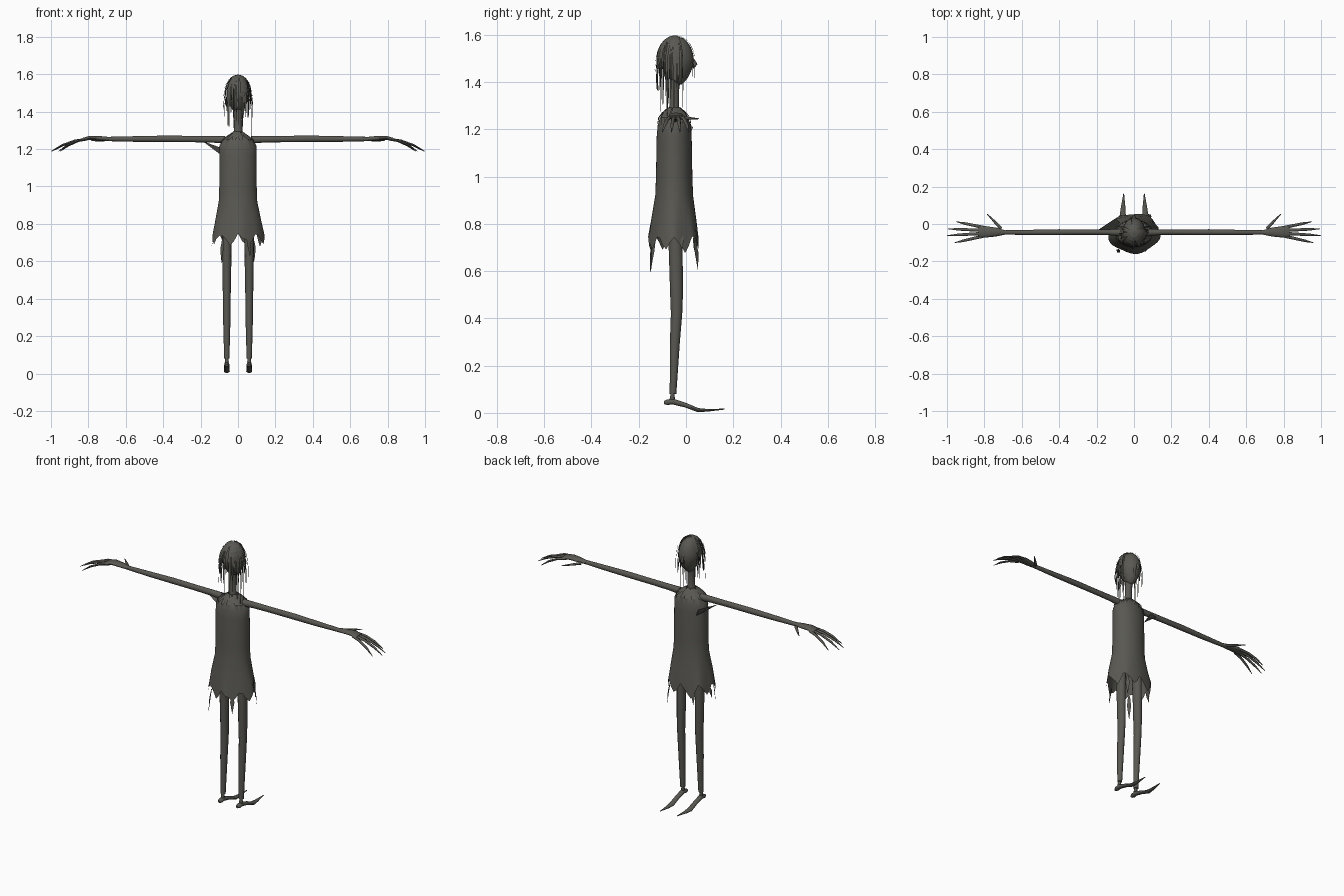
import bpy, bmesh, math, random
from mathutils import Vector

if "Cube" in bpy.data.objects:
    bpy.data.objects.remove(bpy.data.objects["Cube"])
random.seed(4)

grey = bpy.data.materials.new("ash grey")
grey.use_nodes = True
grey.diffuse_color = (0.1, 0.098, 0.085, 1)
grey.node_tree.nodes["Principled BSDF"].inputs["Base Color"].default_value = grey.diffuse_color
CY = -0.05  # body axis


def finish(name, bm, smooth=True):
    mesh = bpy.data.meshes.new(name)
    bm.to_mesh(mesh)
    bm.free()
    mesh.materials.append(grey)
    ob = bpy.data.objects.new(name, mesh)
    bpy.context.collection.objects.link(ob)
    if smooth:
        bpy.ops.object.select_all(action='DESELECT')
        ob.select_set(True)
        bpy.context.view_layer.objects.active = ob
        bpy.ops.object.shade_smooth_by_angle(angle=math.radians(50))
    return ob


def bridge(bm, rings):
    for a, b in zip(rings, rings[1:]):
        n = len(a)
        for i in range(n):
            bm.faces.new((a[i], a[(i + 1) % n], b[(i + 1) % n], b[i]))


def limb(name, path, side, sides=10, flip=1):
    """Tube along (x, y, z, half width, half depth); side is the width axis."""
    bm = bmesh.new()
    pts = [Vector((p[0] * flip, p[1], p[2])) for p in path]
    side = Vector((side[0] * flip, side[1], side[2]))
    rings = []
    for i, p in enumerate(pts):
        t = pts[min(i + 1, len(pts) - 1)] - pts[max(i - 1, 0)]
        up = t.cross(side).normalized()
        w, d = path[i][3:]
        turns = [math.tau * k / sides for k in range(sides)]
        rings.append([bm.verts.new(p + side * (w * math.cos(a)) + up * (d * math.sin(a)))
                      for a in turns])
    bridge(bm, rings)
    bm.faces.new(rings[0])
    bm.faces.new(rings[-1])
    bmesh.ops.recalc_face_normals(bm, faces=bm.faces)
    return finish(name, bm)


def ribbon(bm, pts, width, out):
    """Flat strip narrowing to a point."""
    across = out.cross(Vector((0, 0, 1))).normalized()
    pairs = []
    for i, p in enumerate(pts[:-1]):
        w = across * width * (1 - 0.5 * i / len(pts)) * (0.4 if i == 0 else 1)
        pairs.append((bm.verts.new(p - w), bm.verts.new(p + w)))
    for a, b in zip(pairs, pairs[1:]):
        bm.faces.new((a[0], a[1], b[1], b[0]))
    bm.faces.new((pairs[-1][0], pairs[-1][1], bm.verts.new(pts[-1])))


# Dress: oval loft with folds and a ragged hem
profile = [(1.285, 0.03, 0.03), (1.27, 0.05, 0.045), (1.245, 0.085, 0.062),
           (1.215, 0.1, 0.07), (1.17, 0.1, 0.074), (1.0, 0.1, 0.077),
           (0.92, 0.103, 0.08), (0.82, 0.122, 0.095), (0.72, 0.138, 0.106)]
bm = bmesh.new()
SEG = 40
rings = []
for level, (z, rx, ry) in enumerate(profile):
    fold = max(0, level - 6) * 0.022
    ring = []
    for k in range(SEG):
        a = math.tau * k / SEG
        f = 1 + fold * math.cos(5 * a + 1)
        drop = 0
        if level == len(profile) - 1:
            drop = (0.03, 0.012, -0.012, -0.035, -0.005)[k % 5] + random.uniform(-0.012, 0.01)
        ring.append(bm.verts.new((rx * f * math.cos(a), CY + ry * f * math.sin(a), z + drop)))
    rings.append(ring)
bridge(bm, rings)
bmesh.ops.recalc_face_normals(bm, faces=bm.faces)
finish("dress", bm)

# Torn strips hanging inside and below the hem
bm = bmesh.new()
for x, y, top, low in [(-0.085, -0.145, 0.73, 0.585), (0.06, -0.14, 0.73, 0.62),
                       (0.085, 0.045, 0.73, 0.6), (-0.075, 0.04, 0.74, 0.64),
                       (-0.135, -0.04, 0.73, 0.67), (0.125, -0.02, 0.76, 0.69)]:
    p = Vector((x, y, top))
    out = Vector((x, y - CY, 0)).normalized()
    ribbon(bm, [p - out * 0.01, p + Vector((0, 0, (low - top) * 0.4)),
                Vector((x, y, low)) + out * 0.008], 0.014, out)
finish("hem_tatters", bm, False)

# Ragged collar points lying on the shoulders
bm = bmesh.new()
for k in range(14):
    a = math.tau * (k + random.uniform(-0.2, 0.2)) / 14
    out = Vector((math.cos(a), math.sin(a), 0))
    steps = [(0.026, 0.026, 1.293), (0.056, 0.05, 1.272),
             (0.09, 0.067, 1.25), (0.106, 0.074, random.uniform(1.19, 1.225))]
    ribbon(bm, [Vector((rx * out.x, CY + ry * out.y, z)) for rx, ry, z in steps], 0.014, out)
finish("ragged_collar", bm, False)

# Loose flap under the right arm
bm = bmesh.new()
corners = [(-0.19, -0.03, 1.243), (-0.1, 0.03, 1.21), (-0.075, 0.01, 1.16), (-0.1, -0.03, 1.175)]
bm.faces.new([bm.verts.new(c) for c in corners])
finish("torn_sleeve", bm, False)

# Neck and head
limb("neck", [(0, CY, 1.25, 0.032, 0.03), (0, CY, 1.3, 0.022, 0.021),
              (0, CY, 1.36, 0.02, 0.02), (0, CY + 0.005, 1.43, 0.024, 0.026)], (1, 0, 0), 14)
bm = bmesh.new()
bmesh.ops.create_uvsphere(bm, u_segments=24, v_segments=16, radius=1)
for v in bm.verts:
    x, y, z = v.co
    narrow = 1 - 0.28 * max(0, -z)
    v.co = (x * 0.06 * narrow, -0.04 + y * 0.073 * narrow + 0.008 * max(0, -z), 1.49 + z * 0.102)
finish("head", bm)
limb("nose", [(0, 0.025, 1.505, 0.004, 0.004), (0, 0.039, 1.475, 0.009, 0.01),
              (0, 0.028, 1.46, 0.006, 0.005)], (1, 0, 0), 8)

# Hair: strands over the crown, hanging past the jaw
bm = bmesh.new()
for k in range(84):
    front = k >= 81
    a = math.pi * random.uniform(0.86, 2.14)
    if front:
        a = math.pi * random.uniform(0.35, 0.65)
    out = Vector((math.cos(a), math.sin(a), 0))
    rx, ry = random.uniform(0.062, 0.077), random.uniform(0.076, 0.088)
    end = 1.4 if front else random.choice((1.46, 1.42, 1.39, 1.36))
    if k % 4 == 0 and not front:
        end = random.uniform(1.24, 1.34)
    pts = []
    for step in range(6):
        t = 0.05 + step * 0.27
        pts.append(Vector((rx * math.sin(t) * out.x, -0.045 + ry * math.sin(t) * out.y,
                           1.49 + 0.108 * math.cos(t))))
    low = pts[-1]
    sway = 0.004 * random.uniform(-1, 2)
    pts.append(Vector((low.x, low.y, (low.z + end) / 2)) + out * sway)
    pts.append(Vector((low.x, low.y, end)) + out * sway)
    ribbon(bm, pts, random.uniform(0.0025, 0.0055), out)
finish("hair_strands", bm, False)

# Limbs, mirrored left and right
for s, word in ((1, "left"), (-1, "right")):
    limb(word + "_arm", [(0.07, -0.045, 1.25, 0.02, 0.02), (0.14, -0.044, 1.253, 0.015, 0.018),
                         (0.25, -0.044, 1.254, 0.014, 0.017), (0.4, -0.044, 1.255, 0.016, 0.017),
                         (0.55, -0.045, 1.254, 0.014, 0.015), (0.72, -0.045, 1.254, 0.011, 0.011)],
         (0, 1, 0), 12, s)
    limb(word + "_palm", [(0.69, -0.045, 1.254, 0.012, 0.011), (0.74, -0.043, 1.258, 0.024, 0.012),
                          (0.79, -0.042, 1.26, 0.03, 0.011), (0.83, -0.042, 1.252, 0.03, 0.008)],
         (0, 1, 0), 12, s)
    limb(word + "_thumb", [(0.71, -0.025, 1.25, 0.009, 0.008), (0.745, 0.012, 1.247, 0.007, 0.006),
                           (0.785, 0.053, 1.245, 0.002, 0.002)], (0.7, -0.7, 0), 8, s)
    for f, (y0, y1, tip) in enumerate([(-0.018, 0.012, 0.95), (-0.034, -0.026, 0.995),
                                       (-0.05, -0.062, 1.0), (-0.065, -0.1, 0.96)]):
        path = []
        for t, z, r in ((0, 1.254, 0.009), (0.35, 1.244, 0.008), (0.7, 1.22, 0.007), (1, 1.188, 0.0015)):
            path.append((0.805 + (tip - 0.805) * t, y0 + (y1 - y0) * t, z, r, r * 0.8))
        limb(f"{word}_finger_{f + 1}", path, (0, 1, 0), 8, s)
    limb(word + "_leg", [(0.058, -0.045, 0.8, 0.026, 0.032), (0.06, -0.043, 0.66, 0.025, 0.029),
                         (0.06, -0.04, 0.5, 0.023, 0.027), (0.06, -0.04, 0.42, 0.021, 0.024),
                         (0.06, -0.047, 0.3, 0.02, 0.021), (0.06, -0.055, 0.08, 0.014, 0.014)],
         (1, 0, 0), 12, s)
    limb(word + "_ankle", [(0.06, -0.056, 0.09, 0.007, 0.007), (0.06, -0.058, 0.06, 0.011, 0.011),
                           (0.06, -0.06, 0.045, 0.008, 0.008)], (1, 0, 0), 8, s)
    limb(word + "_foot", [(0.06, -0.093, 0.043, 0.008, 0.007), (0.06, -0.08, 0.045, 0.015, 0.012),
                          (0.06, -0.055, 0.048, 0.014, 0.013), (0.06, 0.0, 0.032, 0.014, 0.01),
                          (0.06, 0.05, 0.012, 0.016, 0.009), (0.058, 0.09, 0.011, 0.012, 0.006),
                          (0.055, 0.163, 0.016, 0.002, 0.002)], (1, 0, 0), 10, s)
